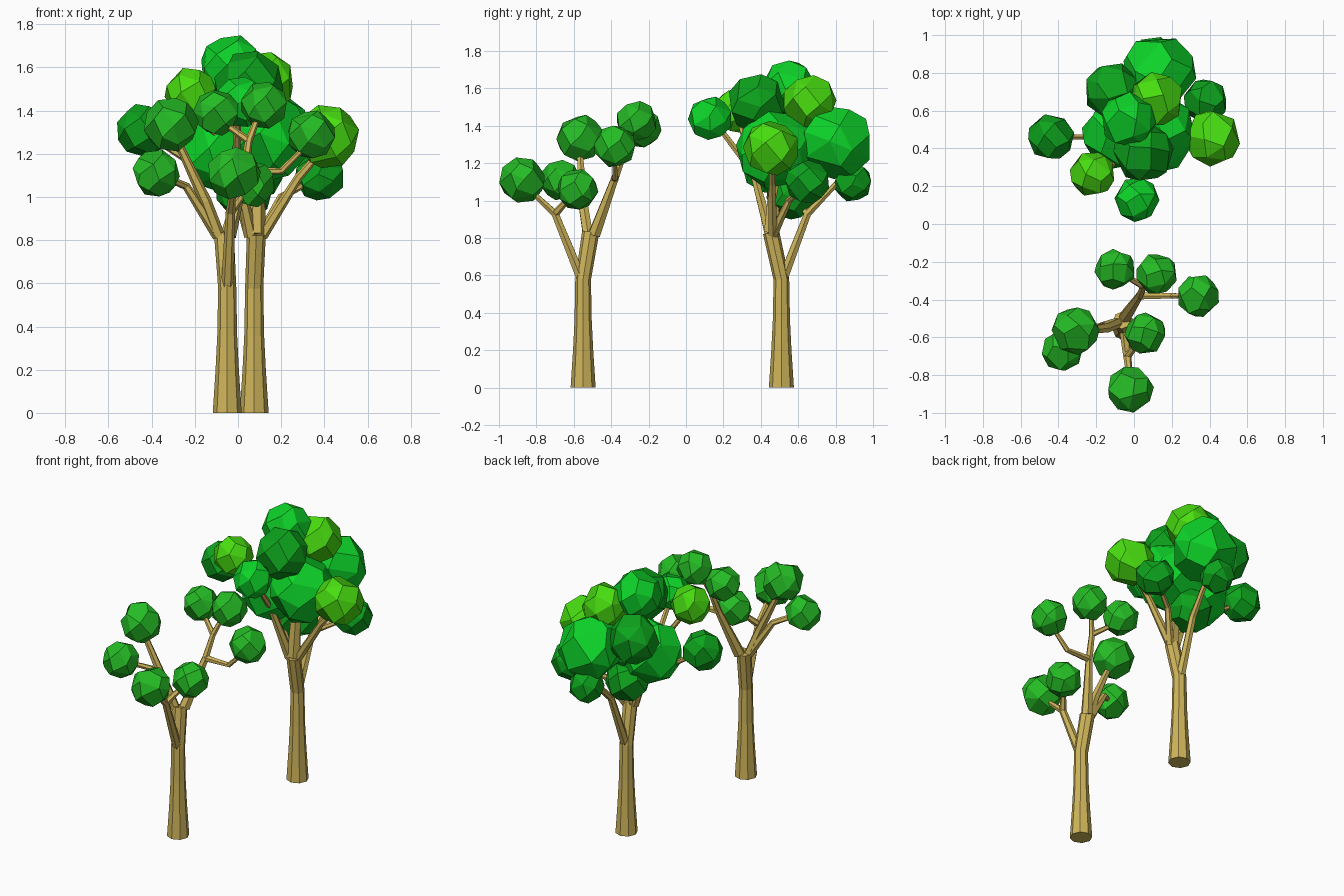
import bpy, bmesh, math, random
from mathutils import Vector

if "Cube" in bpy.data.objects:
    bpy.data.objects.remove(bpy.data.objects["Cube"])

random.seed(7)


def material(name, rgb):
    m = bpy.data.materials.new(name)
    m.diffuse_color = (*rgb, 1)
    m.use_nodes = True
    m.node_tree.nodes["Principled BSDF"].inputs["Base Color"].default_value = m.diffuse_color
    return m


BARK = material("bark", (0.62, 0.46, 0.105))
LEAF = {
    "mid": material("leaf_mid", (0.018, 0.50, 0.018)),
    "bright": material("leaf_bright", (0.004, 0.66, 0.022)),
    "dark": material("leaf_dark", (0.004, 0.37, 0.012)),
    "lime": material("leaf_lime", (0.065, 0.73, 0.005)),
}


def finish(bm, name, mat):
    bmesh.ops.recalc_face_normals(bm, faces=bm.faces)
    mesh = bpy.data.meshes.new(name)
    bm.to_mesh(mesh)
    bm.free()
    mesh.materials.append(mat)
    ob = bpy.data.objects.new(name, mesh)
    bpy.context.collection.objects.link(ob)
    return ob


def tube(bm, path, sides):
    """Tapered faceted limb through (x, y, z, radius) points."""
    pts = [Vector(p[:3]) for p in path]
    rings = []
    for i, p in enumerate(pts):
        d = (pts[min(i + 1, len(pts) - 1)] - pts[max(i - 1, 0)]).normalized()
        if i == 0 and p.z == 0:
            d = Vector((0, 0, 1))
        u = Vector((0, 1, 0)).cross(d).normalized()
        if abs(d.y) > 0.9:
            u = Vector((1, 0, 0))
        v = d.cross(u)
        rings.append([bm.verts.new(p + path[i][3] * (u * math.cos(a) + v * math.sin(a)))
                      for a in (2 * math.pi * k / sides for k in range(sides))])
    for r, s in zip(rings, rings[1:]):
        for k in range(sides):
            j = (k + 1) % sides
            bm.faces.new((r[k], r[j], s[j], s[k]))
    bm.faces.new(rings[0])
    bm.faces.new(rings[-1])


def wood(name, x, y, fork, limbs):
    """Flared trunk that leans up to its upper fork, plus limbs."""
    bm = bmesh.new()
    tube(bm, [(x, y, 0, .067), (x, y, .2, .054), (x, y, .36, .046), (x, y, .58, .042), fork], 8)
    for limb in limbs:
        tube(bm, limb, 6)
    finish(bm, name, BARK)


def leaf_clump(name, c, r, mat):
    """Irregular faceted ball: hull of scattered sphere points."""
    bm = bmesh.new()
    n = 24
    spin = random.uniform(0, 6.28)
    for i in range(n):
        z = 1 - 2 * (i + .5) / n
        a = i * 2.39996 + spin + random.uniform(-.2, .2)
        q = math.sqrt(1 - z * z)
        bm.verts.new(Vector(c) + r * 1.05 * Vector((q * math.cos(a), q * math.sin(a), z)))
    bmesh.ops.convex_hull(bm, input=bm.verts)
    bmesh.ops.dissolve_limit(bm, angle_limit=math.radians(22), verts=bm.verts, edges=bm.edges)
    finish(bm, name, LEAF[mat])


# Sparse front tree
F, M = (-.05, -.55, .56, .03), (-.065, -.51, .83, .046)
L, L2 = (-.09, -.525, .82, .03), (-.24, -.56, 1.05, .019)
R, R2, R3 = (-.045, -.49, .82, .036), (.03, -.38, 1.12, .022), (.05, -.33, 1.26, .018)
D = (-.035, -.70, .93, .022)
wood("front_tree_wood", -.05, -.55, M, [
    [L, L2, (-.36, -.66, 1.10, .015)],
    [L, (-.15, -.55, .98, .028), (-.30, -.57, 1.30, .016)],
    [R, R2, R3, (.11, -.27, 1.42, .012)],
    [R3, (-.09, -.25, 1.36, .012)],
    [R2, (.2, -.38, 1.12, .016), (.33, -.38, 1.25, .012)],
    [F, D, (-.02, -.85, 1.07, .013)],
    [D, (.05, -.59, 1.05, .012)],
])

# Full back tree
G, N = (.075, .51, .56, .03), (.085, .455, .83, .044)
A, A2 = (.11, .465, .82, .028), (.28, .46, 1.09, .02)
B, B2 = (.06, .45, .82, .032), (-.01, .36, 1.15, .02)
C = (.09, .65, .93, .022)
wood("back_tree_wood", .075, .51, N, [
    [A, A2, (.41, .46, 1.24, .014)],
    [A, (.2, .55, 1.0, .018), (.37, .65, 1.09, .013)],
    [B, B2, (.0, .2, 1.36, .016), (.01, .13, 1.43, .012)],
    [B2, (-.21, .28, 1.45, .013)],
    [B, (-.02, .46, 1.08, .022), (-.25, .46, 1.18, .016), (-.42, .46, 1.29, .012)],
    [N, (.09, .47, 1.05, .034), (.1, .5, 1.3, .02)],
    [G, C, (.13, .86, 1.15, .014)],
    [C, (.03, .57, 1.03, .013)],
])

# Foliage: x, y, z, radius, colour
front = [
    (-.10, -.24, 1.39, .105, "mid"), (.12, -.265, 1.425, .107, "mid"),
    (.34, -.38, 1.29, .11, "mid"), (.06, -.58, 1.06, .107, "mid"),
    (-.31, -.565, 1.335, .123, "mid"), (-.38, -.67, 1.11, .107, "mid"),
    (-.02, -.875, 1.11, .12, "mid"),
]
back = [
    (.13, .805, 1.31, .193, "bright"), (.12, .66, 1.53, .14, "lime"),
    (.415, .455, 1.28, .145, "lime"), (-.22, .265, 1.48, .117, "lime"),
    (-.44, .46, 1.31, .12, "dark"), (.015, .13, 1.44, .115, "bright"),
    (.38, .65, 1.10, .115, "dark"), (-.11, .70, 1.39, .15, "dark"),
    (-.03, .55, 1.605, .143, "bright"), (.05, .38, 1.52, .155, "dark"),
    (-.08, .48, 1.22, .19, "bright"), (.12, .48, 1.27, .205, "bright"),
    (.10, .89, 1.10, .103, "dark"), (.03, .565, 1.03, .13, "dark"),
]
for label, clumps in (("front", front), ("back", back)):
    for i, (x, y, z, r, m) in enumerate(clumps, 1):
        leaf_clump(f"{label}_tree_leaves_{i}", (x, y, z), r, m)
